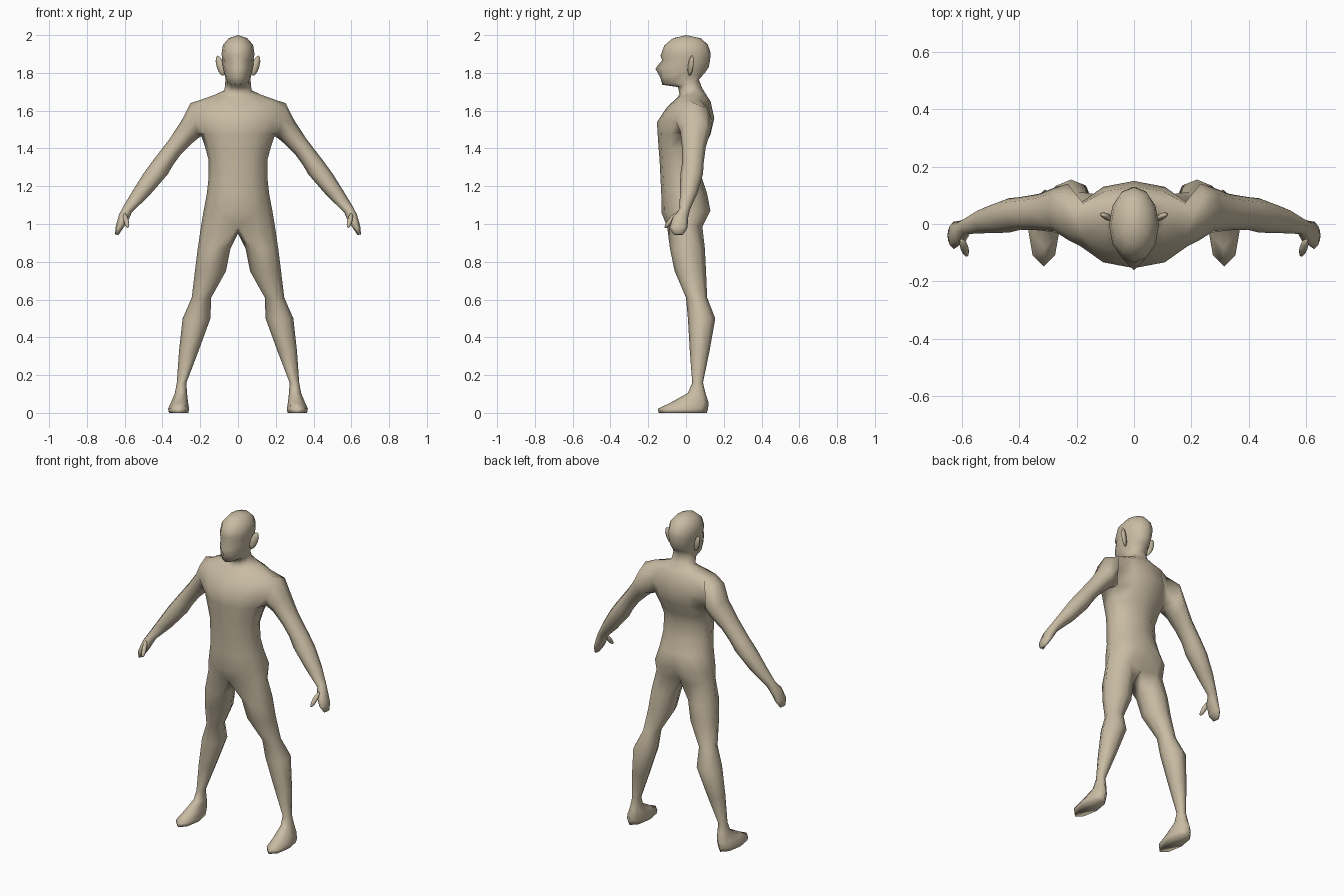
import bpy, bmesh, math
from mathutils import Matrix, Vector

skin = bpy.data.materials.new("tan clay")
skin.diffuse_color = (0.58, 0.50, 0.365, 1)


def finish(bm, name):
    """Turn a half mesh into a smooth mirrored object."""
    bmesh.ops.recalc_face_normals(bm, faces=bm.faces)
    for f in bm.faces:
        f.smooth = True
    me = bpy.data.meshes.new(name)
    bm.to_mesh(me)
    bm.free()
    me.materials.append(skin)
    ob = bpy.data.objects.new(name, me)
    bpy.context.collection.objects.link(ob)
    mod = ob.modifiers.new("mirror", 'MIRROR')
    mod.use_clip = True
    mod.merge_threshold = 0.001
    return ob


def bridge(bm, a, b):
    """Quads between two closed rings of equal size."""
    n = len(a)
    for i in range(n):
        bm.faces.new((a[i], a[(i + 1) % n], b[(i + 1) % n], b[i]))


body = bmesh.new()

# Torso, neck and head: half rings (z front, z back, side lift, half width, y front, y back)
trunk = [
    (0.985, 0.98, 0.01, 0.195, -0.100, 0.100),
    (1.06, 1.07, 0, 0.183, -0.130, 0.135),
    (1.16, 1.16, 0, 0.165, -0.131, 0.112),
    (1.24, 1.24, 0, 0.156, -0.135, 0.085),
    (1.34, 1.34, 0, 0.156, -0.140, 0.078),
    (1.40, 1.40, 0, 0.172, -0.145, 0.095),
    (1.475, 1.475, 0, 0.197, -0.150, 0.130),
    (1.54, 1.56, 0, 0.215, -0.154, 0.150),
    (1.62, 1.65, 0.02, 0.205, -0.100, 0.130),
    (1.67, 1.68, 0.01, 0.120, -0.045, 0.110),
    (1.69, 1.72, 0, 0.072, -0.035, 0.085),
    (1.725, 1.765, 0, 0.068, -0.042, 0.068),
    (1.737, 1.80, 0, 0.066, -0.125, 0.100),
    (1.775, 1.83, 0, 0.074, -0.136, 0.120),
    (1.825, 1.86, 0, 0.082, -0.138, 0.126),
    (1.868, 1.89, 0, 0.085, -0.126, 0.130),
    (1.89, 1.915, 0, 0.087, -0.135, 0.128),
    (1.945, 1.95, 0, 0.080, -0.115, 0.115),
    (1.983, 1.983, 0, 0.050, -0.070, 0.080),
]
rings = []
for zf, zb, lift, w, yf, yb in trunk:
    ring = []
    for j in range(7):
        a = math.pi * j / 6
        s, t = math.sin(a), (1 - math.cos(a)) / 2
        x = 0 if j in (0, 6) else w * s
        ring.append(body.verts.new((x, yf + (yb - yf) * t, zf + (zb - zf) * t + lift * s)))
    rings.append(ring)

ARM = 6  # ring at the armpit, the arm opening spans two rows
for i in range(len(rings) - 1):
    for j in range(6):
        if i in (ARM, ARM + 1) and j in (2, 3):
            continue
        a, b = rings[i], rings[i + 1]
        body.faces.new((a[j], a[j + 1], b[j + 1], b[j]))

# Crown, nose tip and seat cleft
crown = body.verts.new((0, 0.0, 2.0))
for j in range(6):
    body.faces.new((rings[-1][j], rings[-1][j + 1], crown))
rings[14][0].co = (0, -0.162, 1.822)
rings[0][6].co.y = 0.065
rings[1][6].co.y = 0.115
for j in (4, 5):
    rings[1][j].co.y += 0.012

# Legs and feet: (z, x outer, x inner, y front, y back)
legs = [
    (0.87, 0.213, 0.040, -0.085, 0.100),
    (0.75, 0.228, 0.064, -0.060, 0.106),
    (0.61, 0.245, 0.142, 0.000, 0.112),
    (0.50, 0.293, 0.146, 0.010, 0.155),
    (0.33, 0.312, 0.208, 0.020, 0.125),
    (0.16, 0.324, 0.273, 0.033, 0.090),
    (0.105, 0.334, 0.270, 0.010, 0.103),
    (0.055, 0.355, 0.264, -0.080, 0.120),
    (0.022, 0.370, 0.259, -0.148, 0.117),
    (0.0, 0.366, 0.262, -0.146, 0.110),
]
crotch = body.verts.new((0, 0.0, 0.95))
prev = rings[0] + [crotch]
for z, xo, xi, yf, yb in legs:
    ring = []
    for j in range(8):
        a = math.radians(45 * (j - 3))
        ring.append(body.verts.new(((xo + xi) / 2 + (xo - xi) / 2 * math.cos(a),
                                    (yf + yb) / 2 + (yb - yf) / 2 * math.sin(a), z)))
    bridge(body, prev, ring)
    prev = ring
body.faces.new(prev)

# Arms and hands: (x outer, z outer, x inner, z inner, y front, y back)
arms = [
    (0.252, 1.640, 0.210, 1.455, -0.055, 0.140),
    (0.300, 1.545, 0.240, 1.430, -0.030, 0.130),
    (0.365, 1.447, 0.300, 1.372, -0.022, 0.105),
    (0.450, 1.336, 0.342, 1.315, -0.020, 0.094),
    (0.500, 1.268, 0.373, 1.262, -0.030, 0.090),
    (0.560, 1.172, 0.470, 1.150, -0.032, 0.060),
    (0.606, 1.095, 0.562, 1.062, -0.035, 0.022),
    (0.630, 1.050, 0.578, 1.025, -0.070, 0.012),
    (0.648, 0.985, 0.610, 0.975, -0.088, 0.008),
    (0.651, 0.945, 0.633, 0.942, -0.065, -0.015),
]
lo, mid, hi = rings[ARM:ARM + 3]
prev = [hi[3], hi[4], mid[4], lo[4], lo[3], lo[2], mid[2], hi[2]]
for xo, zo, xi, zi, yf, yb in arms:
    ring = []
    for j in range(8):
        a = math.radians(45 * j)
        c = (1 + math.cos(a)) / 2
        ring.append(body.verts.new((xi + (xo - xi) * c,
                                    (yf + yb) / 2 + (yb - yf) / 2 * math.sin(a),
                                    zi + (zo - zi) * c)))
    bridge(body, prev, ring)
    prev = ring
body.faces.new(prev)
body.verts.remove(mid[3])
finish(body, "body")


def blob(name, centre, size, axis):
    """Low-poly ellipsoid whose long side follows the given axis."""
    bm = bmesh.new()
    turn = Vector(axis).to_track_quat('Z', 'Y').to_matrix().to_4x4()
    bmesh.ops.create_uvsphere(bm, u_segments=8, v_segments=6, radius=1,
                              matrix=Matrix.Translation(centre) @ turn @ Matrix.Diagonal((*size, 1)))
    finish(bm, name)


# Ears lean outward at the top, thumbs point down and forward
blob("ears", (0.094, 0.025, 1.838), (0.012, 0.022, 0.056), (0.3, 0.15, 1))
blob("thumbs", (0.592, -0.082, 1.018), (0.014, 0.014, 0.050), (-0.2, -0.62, -0.8))
